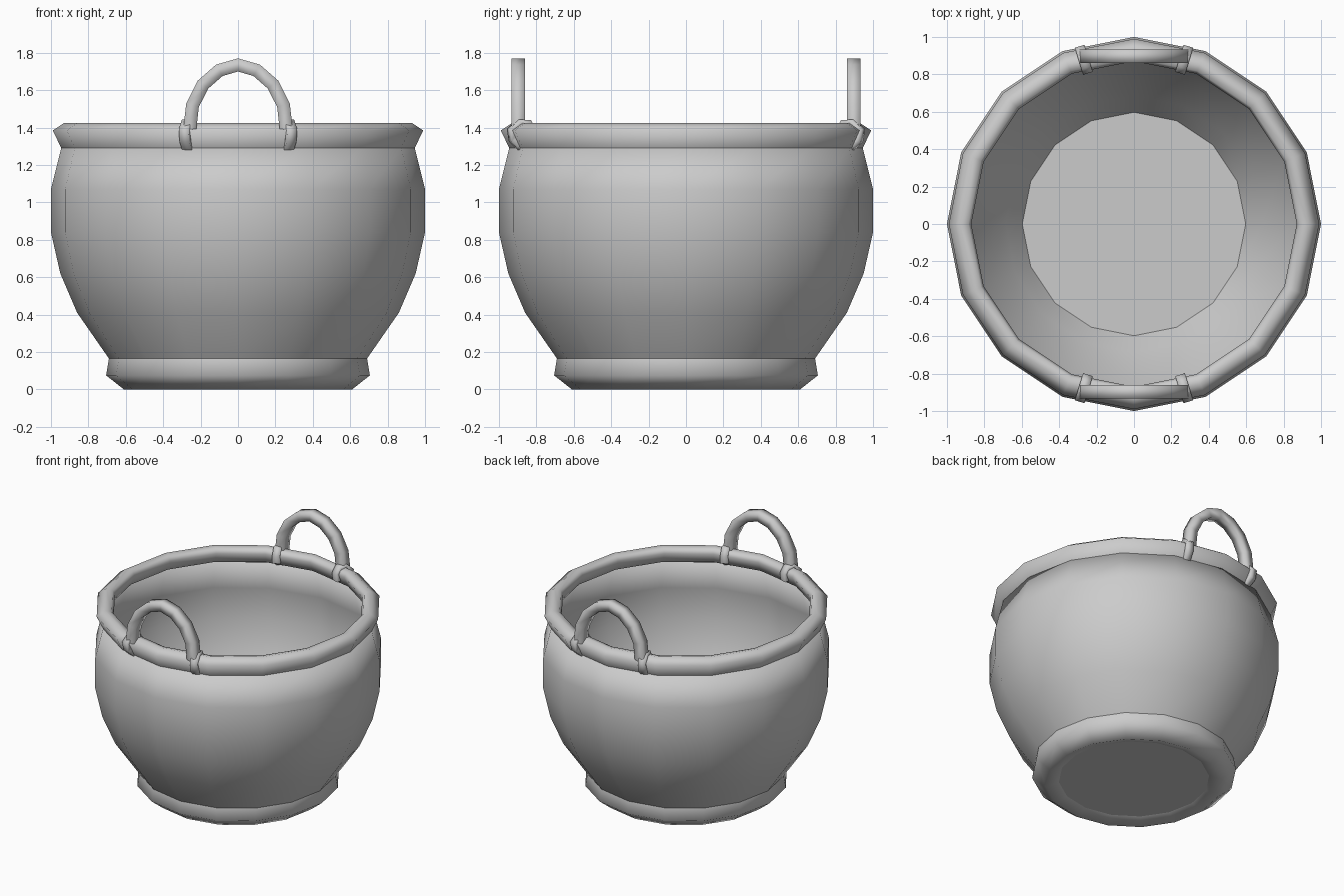
import bpy, bmesh
from math import cos, sin, pi, radians, sqrt
from mathutils import Vector

if "Cube" in bpy.data.objects:
    bpy.data.objects.remove(bpy.data.objects["Cube"])

SIDES = 16


def finish(bm, name):
    mesh = bpy.data.meshes.new(name)
    bm.to_mesh(mesh)
    bm.free()
    ob = bpy.data.objects.new(name, mesh)
    bpy.context.collection.objects.link(ob)
    return ob


def lathe(name, profile, cap_start=False):
    """Spin an (r, z) profile around z; optional flat disc at its start."""
    bm = bmesh.new()
    rings = [[bm.verts.new((r * cos(2 * pi * j / SIDES), r * sin(2 * pi * j / SIDES), z))
              for j in range(SIDES)] for r, z in profile]
    for a, b in zip(rings, rings[1:]):
        for j in range(SIDES):
            k = (j + 1) % SIDES
            bm.faces.new((a[j], a[k], b[k], b[j])).smooth = True
    if cap_start:
        bm.faces.new(rings[0][::-1])
    return finish(bm, name)


def bar(name, path, side, half_w, half_t):
    """Sweep a rectangle along a planar path; side is the normal of the path's plane."""
    bm = bmesh.new()
    pts, side = [Vector(p) for p in path], Vector(side).normalized()
    rings = []
    for i, p in enumerate(pts):
        prev, nxt = pts[max(i - 1, 0)], pts[min(i + 1, len(pts) - 1)]
        out = (nxt - prev).normalized().cross(side)
        rings.append([bm.verts.new(p + side * half_w * u + out * half_t * v)
                      for u, v in ((1, 1), (-1, 1), (-1, -1), (1, -1))])
    for a, b in zip(rings, rings[1:]):
        for j in range(4):
            k = (j + 1) % 4
            bm.faces.new((a[j], a[k], b[k], b[j])).smooth = True
    bm.faces.new(rings[0])
    bm.faces.new(rings[-1])
    bmesh.ops.recalc_face_normals(bm, faces=bm.faces)
    return finish(bm, name)


# Foot ring, thin bulging bowl with its floor, and rolled rim
lathe("foot_ring", [(0.52, 0.033), (0.61, 0), (0.705, 0.075), (0.69, 0.165)])
bowl = lathe("bowl", [(0.60, 0.035), (0.69, 0.165), (0.86, 0.41), (0.95, 0.62), (1.0, 0.84),
                      (1.0, 1.07), (0.945, 1.29)], cap_start=True)
shell = bowl.modifiers.new("shell", 'SOLIDIFY')
shell.thickness = 0.005
shell.offset = -1
lathe("rim", [(0.945, 1.29), (0.99, 1.385), (0.93, 1.425), (0.885, 1.415),
              (0.87, 1.385), (0.90, 1.31), (0.945, 1.29)])

# Arched handles and the straps that hook them over the rim
half_arch = [(0.258, 1.39), (0.243, 1.52), (0.187, 1.63), (0.1, 1.706)]
arch = [(-x, z) for x, z in half_arch] + [(0, 1.735)] + half_arch[::-1]
strap = [(0.868, 1.335), (0.862, 1.385), (0.885, 1.422), (0.93, 1.425),
         (0.975, 1.385), (0.965, 1.335), (0.92, 1.295)]
for label, s in (("front", -1), ("back", 1)):
    bar(label + "_handle", [(x, s * 0.897, z) for x, z in arch], (0, 1, 0), 0.036, 0.035)
    for lr, t in (("left", -1), ("right", 1)):
        a = radians(17) * t
        d = Vector((sin(a), s * cos(a), 0))
        bar(f"{label}_{lr}_strap", [(d.x * r, d.y * r, z) for r, z in strap],
            (d.y, -d.x, 0), 0.027, 0.02)
